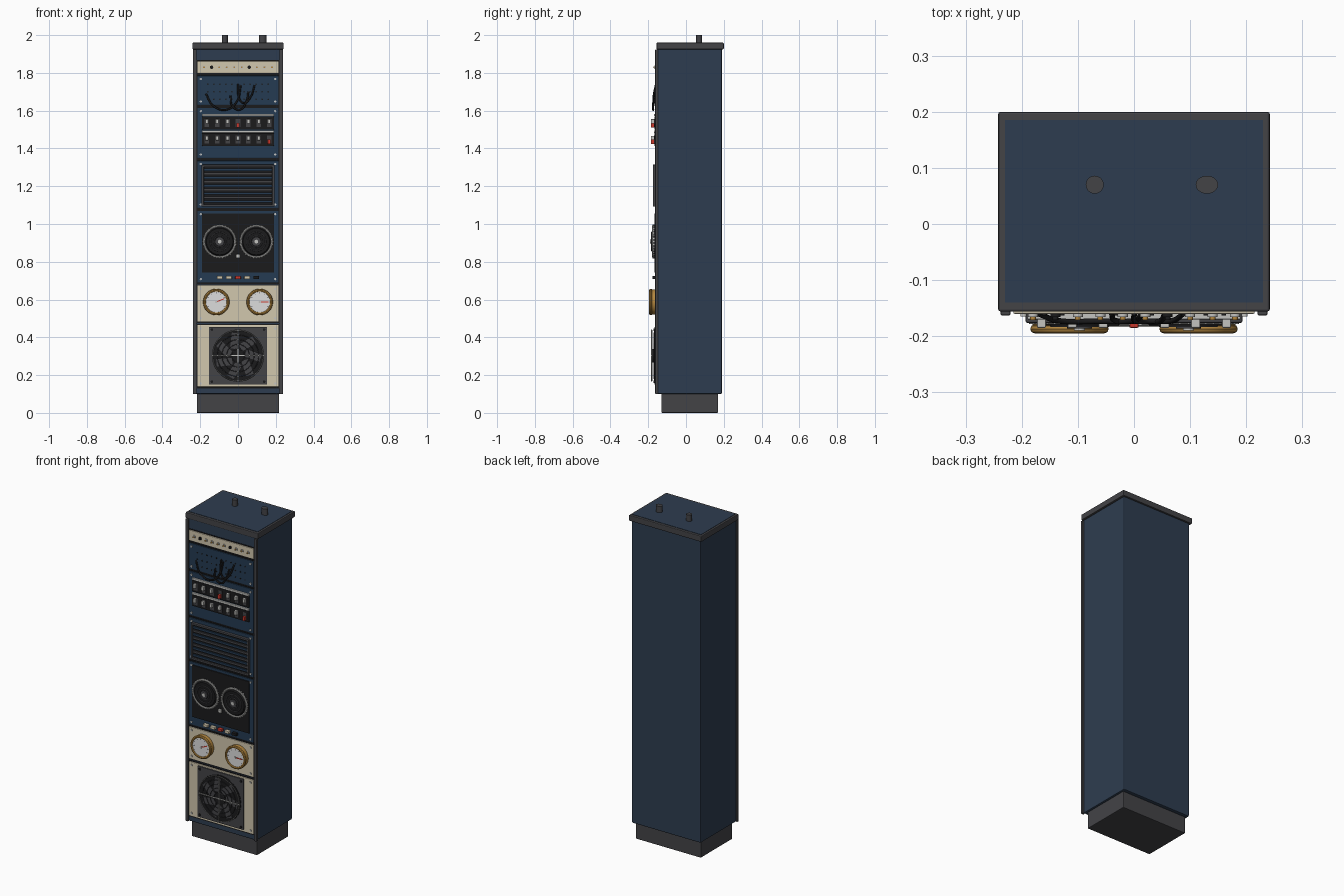
import bpy, bmesh, math
from mathutils import Matrix, Vector

cube = bpy.data.objects.get("Cube")
if cube:
    bpy.data.objects.remove(cube, do_unlink=True)


def material(name, r, g, b):
    m = bpy.data.materials.new(name)
    m.use_nodes = True
    m.diffuse_color = (r, g, b, 1)
    m.node_tree.nodes["Principled BSDF"].inputs["Base Color"].default_value = (r, g, b, 1)
    return m


navy = material("navy paint", .027, .046, .08)
blue = material("panel blue", .018, .043, .085)
charcoal = material("charcoal", .056, .056, .062)
black = material("black", .011, .011, .012)
cream = material("cream", .64, .57, .42)
silver = material("silver", .55, .55, .53)
brass = material("brass", .45, .24, .05)
white = material("dial white", .72, .72, .72)
red = material("red", .6, .04, .025)


def finish(name, bm, mat, smooth=False):
    me = bpy.data.meshes.new(name)
    bmesh.ops.recalc_face_normals(bm, faces=bm.faces)
    bm.to_mesh(me)
    bm.free()
    me.materials.append(mat)
    ob = bpy.data.objects.new(name, me)
    bpy.context.scene.collection.objects.link(ob)
    if smooth:
        bpy.ops.object.select_all(action='DESELECT')
        ob.select_set(True)
        bpy.context.view_layer.objects.active = ob
        bpy.ops.object.shade_smooth_by_angle(angle=math.radians(40))
    return ob


def box(name, x, y, z, mat, bevel=0, turn=0):
    """Box from (min, max) ranges, optionally turned about its centre in the front plane."""
    bm = bmesh.new()
    bmesh.ops.create_cube(bm, size=1)
    size = [r[1] - r[0] for r in (x, y, z)]
    mid = Vector([sum(r) / 2 for r in (x, y, z)])
    bm.transform(Matrix.Translation(mid) @ Matrix.Rotation(turn, 4, 'Y') @ Matrix.Diagonal((*size, 1)))
    if bevel:
        bmesh.ops.bevel(bm, geom=bm.edges[:], offset=bevel, segments=2, affect='EDGES', profile=.5)
    return finish(name, bm, mat)


def disc(name, x, z, r, y, mat, seg=32, r2=None):
    """Round part facing the front; y is (front, back), r2 the front radius."""
    bm = bmesh.new()
    bmesh.ops.create_cone(bm, cap_ends=True, segments=seg, radius1=r if r2 is None else r2,
                          radius2=r, depth=y[1] - y[0])
    bm.transform(Matrix.Translation((x, sum(y) / 2, z)) @ Matrix.Rotation(-math.pi / 2, 4, 'X'))
    return finish(name, bm, mat, True)


def ring(name, x, z, r, tube, y, mat, seg=48, sides=8):
    bm = bmesh.new()
    rows = []
    for i in range(seg):
        a = math.tau * i / seg
        row = []
        for j in range(sides):
            b = math.tau * j / sides
            d = r + tube * math.cos(b)
            row.append(bm.verts.new((x + d * math.cos(a), y + tube * math.sin(b), z + d * math.sin(a))))
        rows.append(row)
    for i in range(seg):
        for j in range(sides):
            p, q, k = rows[i], rows[(i + 1) % seg], (j + 1) % sides
            bm.faces.new((p[j], q[j], q[k], p[k]))
    return finish(name, bm, mat, True)


def mid(c, half):
    return c - half, c + half


def screws(name, x, z0, z1):
    for sx in (-x, x):
        for z in (z0, z1):
            disc(name + "_screw", sx, z, .006, (-.165, -.158), silver, 10)


# Cabinet shell
box("plinth", mid(0, .218), (-.13, .17), (0, .11), charcoal, .004)
box("cabinet_body", mid(0, .23), (-.152, .19), (.1, 1.93), navy, .006)
box("cap", mid(0, .242), (-.156, .2), (1.925, 1.96), charcoal, .004)
box("cap_inset", mid(0, .23), (-.14, .185), (1.955, 1.962), navy)
for side in (-1, 1):
    box("front_rail", mid(side * .229, .009), (-.163, -.148), (.1, 1.925), charcoal, .003)

# Roof stubs
for x, rx in ((-.07, .016), (.13, .02)):
    bm = bmesh.new()
    bmesh.ops.create_cone(bm, cap_ends=True, segments=24, radius1=1, radius2=1, depth=.045)
    bm.transform(Matrix.Translation((x, .07, 1.9775)) @ Matrix.Diagonal((rx, .016, 1, 1)))
    finish("roof_stub", bm, charcoal, True)

# Rack panels with dark seams between them
panels = (("lamp", 1.80, 1.862, cream), ("patch", 1.63, 1.785, blue), ("switch", 1.35, 1.615, blue),
          ("grille", 1.085, 1.335, blue), ("reel", .69, 1.07, blue),
          ("gauge", .483, .675, cream), ("fan", .138, .465, cream))
for name, z0, z1, mat in panels:
    box(name + "_seam", mid(0, .219), (-.154, -.15), (z0 - .008, z1 + .006), black)
    box(name + "_panel", mid(0, .215), (-.16, -.15), (z0, z1), mat, .002)
    if name != "lamp":
        screws(name, .197, z0 + .018, z1 - .018)

# Lamp strip
for i in range(10):
    x = -.18 + .04 * i
    disc("lamp_collar", x, 1.83, .009, (-.166, -.158), black if i in (1, 6) else silver, 16)
    disc("lamp_lens", x, 1.83, .005, (-.171, -.165), black if i in (1, 6) else brass, 12)

# Patch bay sockets and hanging cables
for z in (1.66, 1.70, 1.74):
    for i in range(11):
        disc("patch_socket", -.16 + .032 * i, z, .004, (-.163, -.158), black, 10)


def cable(points):
    cu = bpy.data.curves.new("patch_cable", 'CURVE')
    cu.dimensions = '3D'
    cu.bevel_depth, cu.bevel_resolution, cu.resolution_u = .005, 2, 8
    sp = cu.splines.new('BEZIER')
    sp.bezier_points.add(len(points) - 1)
    for i, (bp, (x, z)) in enumerate(zip(sp.bezier_points, points)):
        bp.co = (x, -.16 if i in (0, len(points) - 1) else -.173, z)
        bp.handle_left_type = bp.handle_right_type = 'AUTO'
    ob = bpy.data.objects.new("patch_cable", cu)
    bpy.context.scene.collection.objects.link(ob)
    cu.materials.append(black)


cable([(-.17, 1.69), (-.13, 1.625), (-.06, 1.605), (-.005, 1.65), (.015, 1.735)])
cable([(-.04, 1.68), (-.03, 1.625), (.01, 1.605), (.045, 1.65), (.055, 1.7)])
cable([(.0, 1.74), (.005, 1.67), (.03, 1.64), (.065, 1.67), (.088, 1.735)])

# Two switch rows
for z, odd in ((1.535, 3), (1.447, 6)):
    box("switch_bed", mid(0, .19), (-.167, -.155), mid(z, .034), black, .002)
    box("switch_trim", mid(0, .19), (-.17, -.155), mid(z + .042, .006), silver, .002)
    for i in range(7):
        x, special = -.165 + .055 * i, i == odd
        h = z - .012 if special else z + .008
        box("switch_base", mid(x, .012), (-.17, -.16), mid(z, .022), charcoal)
        box("switch_lever", mid(x, .008), (-.185, -.165), mid(h, .012), red if special else silver, .002)

# Ventilation grille
box("grille_back", mid(0, .19), (-.165, -.155), mid(1.203, .11), black)
for side in (-1, 1):
    box("grille_side", mid(side * .187, .006), (-.176, -.155), mid(1.203, .11), charcoal, .002)
    box("grille_edge", mid(0, .19), (-.176, -.155), mid(1.203 + side * .105, .006), charcoal, .002)
for i in range(9):
    box("grille_slat", mid(0, .18), (-.173, -.16), mid(1.119 + .021 * i, .006), charcoal if i % 2 else blue)

# Tape deck
box("reel_plate", mid(0, .19), (-.167, -.155), (.742, 1.055), black, .002)
for x in (-.097, .097):
    disc("reel_base", x, .907, .088, (-.172, -.16), charcoal, 48)
    ring("reel_rim", x, .907, .083, .005, -.174, silver)
    for i in range(36):
        a = math.tau * i / 36
        cx, cz = x + .086 * math.cos(a), .907 + .086 * math.sin(a)
        box("reel_tooth", mid(cx, .004), (-.178, -.168), mid(cz, .002), silver, 0, -a)
    disc("reel_tape", x, .907, .076, (-.181, -.17), black, 48, .07)
    for r in (.03, .05):
        ring("reel_groove", x, .907, r, .003, -.181, charcoal)
    disc("reel_hub", x, .907, .022, (-.186, -.178), charcoal, 24)
    disc("reel_spindle", x, .907, .01, (-.19, -.18), silver, 16)
box("tape_head", mid(0, .01), (-.178, -.16), mid(.83, .01), silver, .002)
for i, mat in enumerate((cream, cream, red, cream, black)):
    box("deck_button", mid(-.096 + .048 * i, .015), (-.178, -.155), mid(.716, .008), mat, .002)

# Pressure gauges
for x, tilt in ((-.115, -.4), (.115, 0)):
    disc("gauge_case", x, .587, .066, (-.186, -.155), brass, 48)
    ring("gauge_bezel", x, .587, .062, .008, -.187, brass)
    disc("gauge_dial", x, .587, .056, (-.19, -.18), white, 48)
    for i in range(9):
        a = math.radians(-30 + 30 * i)
        cx, cz = x + .048 * math.cos(a), .587 + .048 * math.sin(a)
        box("gauge_tick", mid(cx, .004), (-.191, -.188), mid(cz, .001), charcoal, 0, -a)
    nx, nz = x + .02 * math.cos(tilt), .587 - .02 * math.sin(tilt)
    box("gauge_needle", mid(nx, .026), (-.193, -.189), mid(nz, .0025), red, 0, tilt)
    disc("gauge_pivot", x, .587, .006, (-.194, -.188), silver, 12)

# Cooling fan with wire guard
fz = .303
box("fan_plate", mid(0, .153), (-.168, -.155), mid(fz, .153), charcoal, .002)
disc("fan_well", 0, fz, .138, (-.17, -.16), black, 48)
for i in range(7):
    a = math.tau * i / 7
    box("fan_blade", mid(.08 * math.cos(a), .042), (-.173, -.167),
        mid(fz + .08 * math.sin(a), .02), charcoal, 0, -a + .35)
disc("fan_hub", 0, fz, .036, (-.177, -.165), black, 32)
for r in (.035, .06, .085, .11, .134):
    ring("guard_wire", 0, fz, r, .002, -.18, silver if r > .13 else charcoal, 48, 6)
for turn in (0, math.pi / 2):
    box("guard_bar", mid(0, .138), (-.184, -.18), mid(fz, .003), silver, 0, turn)
for sx in (-.138, .138):
    for sz in (-.138, .138):
        disc("fan_bolt", sx, fz + sz, .007, (-.173, -.165), black, 10)
